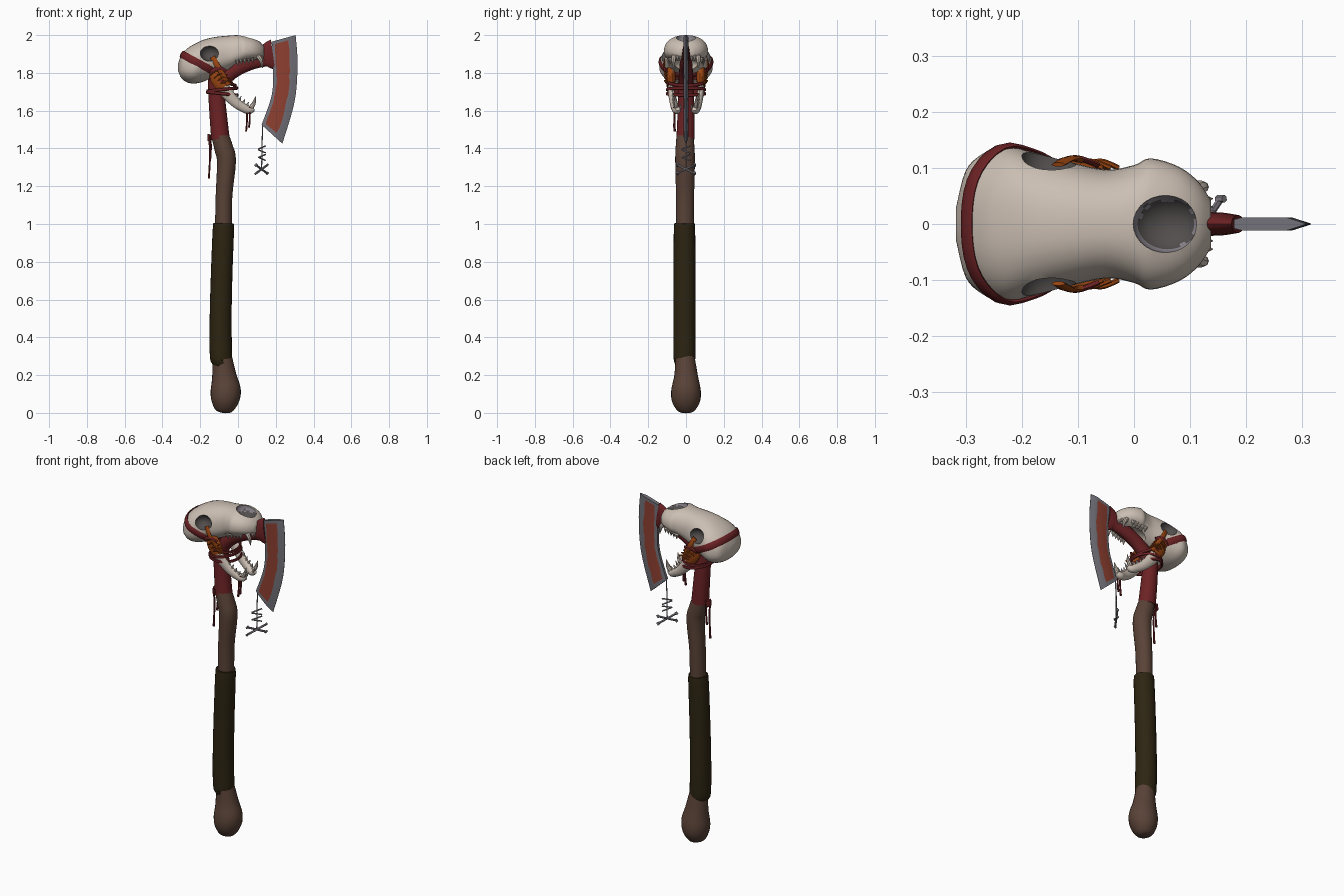
import bpy, bmesh, math, random
from mathutils import Vector as V
from mathutils.bvhtree import BVHTree

if "Cube" in bpy.data.objects:
    bpy.data.objects.remove(bpy.data.objects["Cube"])
random.seed(4)

def mat(name, r, g, b):
    m = bpy.data.materials.new(name)
    m.diffuse_color = (r, g, b, 1)
    m.use_nodes = True
    m.node_tree.nodes["Principled BSDF"].inputs["Base Color"].default_value = m.diffuse_color
    return m

BONE = mat("bone", .60, .52, .45)
DARK = mat("socket dark", .085, .075, .075)
ASH = mat("ash grey", .25, .23, .26)
RED = mat("red wrap", .15, .016, .018)
ORANGE = mat("orange cord", .32, .06, .006)
WOOD = mat("wood", .10, .055, .038)
GRIP = mat("grip leather", .026, .018, .006)
STEEL = mat("steel", .17, .165, .19)
RUST = mat("rust paint", .27, .05, .03)

def spline(pts, n):
    """Catmull-Rom resampling of tuples of any length."""
    P = [pts[0]] + list(pts) + [pts[-1]]
    out = []
    for i in range(1, len(P) - 2):
        for k in range(n):
            t = k / n
            out.append(tuple(.5 * (2*b + (c-a)*t + (2*a-5*b+4*c-d)*t*t + (3*b-a-3*c+d)*t**3)
                             for a, b, c, d in zip(P[i-1], P[i], P[i+1], P[i+2])))
    return out + [tuple(pts[-1])]

def skin(bm, rings, cap=True):
    rs = [[bm.verts.new(p) for p in r] for r in rings]
    n = len(rs[0])
    for a, b in zip(rs, rs[1:]):
        for i in range(n):
            bm.faces.new((a[i], a[(i+1) % n], b[(i+1) % n], b[i]))
    if cap:
        bm.faces.new(rs[0][::-1])
        bm.faces.new(rs[-1])

def tube(bm, rows, n=4, sides=14, ref=(0, 1, 0)):
    """rows: (x, y, z, radius along ref, radius across)"""
    rows = spline(rows, n) if n > 1 else rows
    c = [V(r[:3]) for r in rows]
    rings = []
    for i, r in enumerate(rows):
        t = (c[min(i+1, len(c)-1)] - c[max(i-1, 0)]).normalized()
        A = V(ref) - t * t.dot(V(ref))
        A.normalize()
        B = t.cross(A)
        rings.append([c[i] + A*r[3]*math.cos(w) + B*r[4]*math.sin(w)
                      for w in (2*math.pi*k/sides for k in range(sides))])
    skin(bm, rings)

def spike(bm, a, b, r, r2=.001, sides=8):
    tube(bm, [(*a, r, r), (*b, r2, r2)], 1, sides, (.9, .3, .2))

def finish(bm, name, *mats):
    bmesh.ops.recalc_face_normals(bm, faces=bm.faces)
    me = bpy.data.meshes.new(name)
    bm.to_mesh(me)
    bm.free()
    for m in mats:
        me.materials.append(m)
    ob = bpy.data.objects.new(name, me)
    bpy.context.collection.objects.link(ob)
    return ob

def make(name, m, rows, **kw):
    bm = bmesh.new()
    tube(bm, rows, **kw)
    return finish(bm, name, m)

# handle: knob, grip, upper shaft, red neck, arch to the blade
make("handle_knob", WOOD, [(-.08, 0, 0, .012, .012), (-.078, 0, .012, .045, .045), (-.07, 0, .06, .074, .072),
     (-.065, 0, .12, .078, .08), (-.073, 0, .2, .062, .064), (-.083, -.005, .3, .05, .05)], sides=24)
make("grip_wrap", GRIP, [(-.083, -.008, .28, .052, .052), (-.09, -.008, .3, .058, .059), (-.092, -.008, .5, .059, .058),
     (-.086, -.008, .75, .058, .057), (-.077, -.008, .985, .056, .056), (-.077, -.008, .992, .048, .048)], sides=24)
make("upper_shaft", WOOD, [(-.077, -.005, .97, .047, .045), (-.074, -.005, 1.15, .048, .044), (-.061, -.005, 1.33, .052, .05),
     (-.075, -.005, 1.4, .05, .05), (-.096, -.005, 1.47, .045, .046)], sides=24)
make("neck_wrap", RED, [(-.093, -.003, 1.45, .048, .049), (-.105, 0, 1.58, .045, .046), (-.115, 0, 1.7, .042, .043),
     (-.12, 0, 1.8, .04, .04)], sides=24)
make("blade_arch", RED, [(-.115, 0, 1.70, .038, .04), (-.085, 0, 1.76, .038, .042), (-.02, 0, 1.815, .036, .04),
     (.06, 0, 1.855, .032, .042), (.13, 0, 1.885, .022, .055), (.16, 0, 1.893, .02, .07), (.185, 0, 1.897, .016, .08)], sides=20)

# skull: rows of x, top, bottom, half width
prof = [(-.317, 1.85, 1.81, .03), (-.30, 1.895, 1.772, .095), (-.27, 1.928, 1.75, .125), (-.23, 1.953, 1.744, .141),
        (-.18, 1.976, 1.755, .128), (-.12, 1.99, 1.785, .112), (-.05, 1.997, 1.815, .097), (0, 2.0, 1.842, .105),
        (.03, 1.998, 1.853, .117), (.08, 1.985, 1.866, .102), (.115, 1.965, 1.874, .075), (.137, 1.94, 1.885, .042)]
rings = []
for x, top, bot, hw in spline(prof, 4):
    zc = bot + .42 * (top - bot)
    ring = []
    for k in range(36):
        c, s = math.cos(k*math.pi/18), math.sin(k*math.pi/18)
        h = top - zc if s > 0 else zc - bot
        ring.append((x, math.copysign(abs(c)**.85, c)*hw, zc + math.copysign(abs(s)**.9, s)*h))
    rings.append(ring)
bm = bmesh.new()
skin(bm, rings)
bmesh.ops.recalc_face_normals(bm, faces=bm.faces)
tree = BVHTree.FromBMesh(bm)
skull = finish(bm, "skull", BONE, DARK, ASH)

# sockets, nose opening and palate cut out of the skull
for loc, rad, kind in [((-.15, -.122, 1.905), (.05, .05, .043), 1), ((-.15, .122, 1.905), (.05, .05, .043), 1),
                       ((.06, 0, 1.995), (.062, .052, .05), 2), ((.02, 0, 1.84), (.085, .07, .045), 0)]:
    bm = bmesh.new()
    bmesh.ops.create_uvsphere(bm, u_segments=28, v_segments=18, radius=1)
    for v in bm.verts:
        v.co = V(loc) + V(v.co[i] * rad[i] for i in range(3))
    for f in bm.faces:
        rim = kind == 2 and f.calc_center_median().z > 1.969 + random.uniform(-.006, .006)
        f.material_index = 2 if rim else min(kind, 1)
    cut = finish(bm, "skull_cutter", BONE, DARK, ASH)
    cut.hide_render = True
    md = skull.modifiers.new("cut", 'BOOLEAN')
    md.operation, md.solver, md.object = 'DIFFERENCE', 'EXACT', cut
    bpy.context.view_layer.objects.active = skull
    bpy.ops.object.modifier_apply(modifier=md.name)
    bpy.data.objects.remove(cut)

# red strap laid on the skull in a tilted plane
u = V((-.25, 0, .135)).normalized()
n = V((0, 1, 0)).cross(u)
C = V((-.17, 0, 1.83))
rows = []
for k in range(50):
    w = 2*math.pi*k/48
    d = u*math.cos(w) + V((0, 1, 0))*math.sin(w)
    hit = tree.ray_cast(C + d, -d)[0] or C + d*.1
    rows.append((*(hit + d*.001), .02, .006))
make("skull_strap", RED, rows, n=1, sides=8, ref=n)

# jaw halves, teeth and cheek bindings, both sides
jaw, teeth, orange, red = (bmesh.new() for _ in range(4))
for s in (-1, 1):
    J = [(-.11, .075*s, 1.81, .016, .03), (-.085, .08*s, 1.73, .018, .036), (-.02, .07*s, 1.65, .018, .028),
         (.03, .058*s, 1.615, .02, .024), (.06, .048*s, 1.603, .021, .022), (.082, .044*s, 1.612, .012, .014)]
    tube(jaw, J)
    tube(teeth, [(.062, .05*s, 1.61, .013, .013), (.082, .053*s, 1.635, .011, .011), (.093, .055*s, 1.675, .002, .002)], sides=8)
    spike(teeth, (.078, .03*s, 1.615), (.092, .03*s, 1.638), .007)
    for i in range(5):
        x, z = -.035 + .02*i, 1.675 - .0125*i
        spike(teeth, (x, (.072-.003*i)*s, z), (x+.012, (.072-.003*i)*s, z+.034-.003*i), .011)
    # upper canine, incisors and cheek teeth
    tube(teeth, [(.105, .062*s, 1.89, .014, .014), (.122, .066*s, 1.865, .011, .011), (.13, .064*s, 1.825, .002, .002)], sides=8)
    for y in (.012, .03, .045):
        spike(teeth, (.122, y*s, 1.89), (.14, y*s, 1.862), .009)
    for i in range(5):
        spike(teeth, (-.005+.02*i, (.092-.002*i)*s, 1.868+.003*i), (0+.02*i, (.09-.002*i)*s, 1.836+.004*i), .012)
    # orange cords over the jaw joint
    tube(orange, [(-.125, .078*s, 1.83, .02, .03), (-.105, .08*s, 1.775, .025, .045), (-.075, .08*s, 1.725, .022, .04)])
    tube(orange, [(-.135, .106*s, 1.885, .004, .014), (-.11, .117*s, 1.84, .005, .014), (-.08, .108*s, 1.79, .005, .014),
                  (-.05, .095*s, 1.735, .004, .012)], sides=8)
    for i in range(4):
        tube(orange, [(-.145+.018*i, .1*s, 1.79-.016*i, .005, .005), (-.115+.018*i, .112*s, 1.812-.018*i, .005, .005),
                      (-.07+.014*i, .1*s, 1.81-.02*i, .005, .005)], sides=6)
    # red cord crossing the cheek
    tube(red, [(-.15, .105*s, 1.80, .005, .01), (-.105, .118*s, 1.825, .005, .01), (-.065, .105*s, 1.81, .005, .01)], sides=8)
finish(jaw, "lower_jaw", BONE)
finish(teeth, "teeth", BONE)
finish(orange, "cheek_cords", ORANGE)

# red loops binding the jaw to the neck
for z, rx, tilt in ((1.755, .07, -.3), (1.712, .078, .1), (1.69, .08, -.1)):
    rows = [(-.083+rx*math.cos(w), .1*math.sin(w), z+tilt*rx*math.cos(w), .009, .007)
            for w in (2*math.pi*k/32 for k in range(34))]
    tube(red, rows, n=1, sides=8, ref=(0, 0, 1))
finish(red, "jaw_bindings", RED)

# loose red cords
bm = bmesh.new()
for x, y, z1, z2 in ((-.152, -.012, 1.47, 1.24), (-.146, .012, 1.47, 1.33), (.045, -.06, 1.62, 1.49), (.06, -.062, 1.62, 1.51)):
    tube(bm, [(x, y, z1, .006, .006), (x+.003, y, (z1+z2)/2, .005, .005), (x-.002, y, z2, .006, .006)], sides=6)
tube(bm, [(-.155, 0, 1.44, .02, .008), (-.15, 0, 1.475, .02, .012)], n=1, sides=8)
finish(bm, "hanging_cords", RED)

# blade: inner and outer arcs skinned across, painted patch by column and row
N = 6
outer = spline([(.305, 2.0), (.315, 1.85), (.30, 1.65), (.235, 1.425)], N)
inner = spline([(.178, 1.965), (.186, 1.81), (.178, 1.68), (.125, 1.525)], N)
cols = [(0, .008), (.14, .012), (.68, .012), (.76, .011), (1, .0008)]
bm = bmesh.new()
rings = []
for i, (a, b) in enumerate(zip(inner, outer)):
    def pt(f, y):
        f += random.uniform(-.03, .03) if f in (.14, .68) else 0
        return (a[0]+(b[0]-a[0])*f, y, a[1]+(b[1]-a[1])*f)
    rings.append([pt(f, -y) for f, y in cols] + [pt(f, y) for f, y in cols[::-1]])
skin(bm, rings)
for k, f in enumerate(bm.faces):
    if k < 3*N*10 and 10 <= k < (3*N-1)*10 and k % 10 in (1, 7):
        f.material_index = 1
finish(bm, "axe_blade", STEEL, RUST)

# charm hanging from the blade tip: string, small bars, crossed bones
bm = bmesh.new()
spike(bm, (.13, 0, 1.535), (.125, 0, 1.29), .003, .003, 6)
for i, z in enumerate((1.405, 1.385, 1.36, 1.345)):
    q = .008 * (-1)**i
    spike(bm, (.108, -.022, z-q), (.145, .022, z+q), .004, .004, 6)
for s in (-1, 1):
    a, b = V((.125-.03, -.045, 1.29-.022*s)), V((.125+.03, .045, 1.29+.022*s))
    spike(bm, a, b, .006, .006, 6)
    for e in (a, b):
        spike(bm, e-V((.006, 0, .006)), e+V((.006, 0, .006)), .007, .007, 6)
finish(bm, "bone_charm", ASH)

bpy.ops.object.select_all(action='SELECT')
bpy.context.view_layer.objects.active = skull
bpy.ops.object.shade_smooth_by_angle(angle=math.radians(40))
